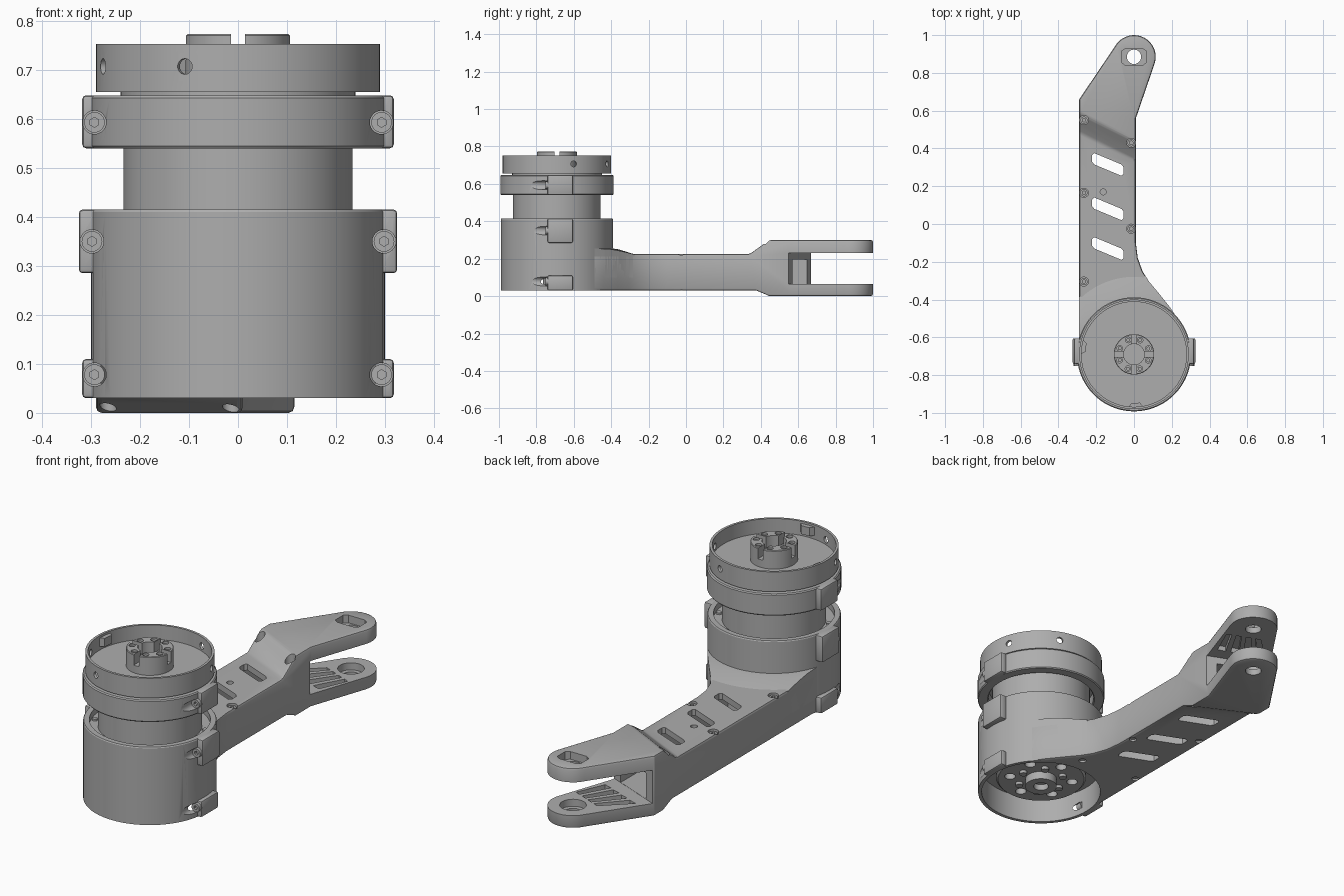
import bpy, bmesh
from math import sin, cos, radians, pi
from mathutils import Matrix, Vector

if "Cube" in bpy.data.objects:
    bpy.data.objects.remove(bpy.data.objects["Cube"])

grey = bpy.data.materials.new("plain grey")
grey.use_nodes = True
COLOR = (0.42, 0.42, 0.42, 1)
grey.diffuse_color = COLOR
grey.node_tree.nodes["Principled BSDF"].inputs["Base Color"].default_value = COLOR

CY = -0.69            # motor axis position along y
parts = []


def finish(bm, name, keep=True):
    bmesh.ops.recalc_face_normals(bm, faces=bm.faces)
    mesh = bpy.data.meshes.new(name)
    bm.to_mesh(mesh)
    bm.free()
    mesh.materials.append(grey)
    ob = bpy.data.objects.new(name, mesh)
    bpy.context.collection.objects.link(ob)
    if keep:
        parts.append(ob)
    return ob


def prism(name, pts, z0, z1, keep=True):
    bm = bmesh.new()
    face = bm.faces.new([bm.verts.new((x, y, z0)) for x, y in pts])
    ext = bmesh.ops.extrude_face_region(bm, geom=[face])
    verts = [v for v in ext["geom"] if isinstance(v, bmesh.types.BMVert)]
    bmesh.ops.translate(bm, verts=verts, vec=(0, 0, z1 - z0))
    return finish(bm, name, keep)


def rod(name, r, start, end, keep=True, segs=24):
    a, b = Vector(start), Vector(end)
    m = Matrix.Translation((a + b) / 2) @ (b - a).to_track_quat("Z", "Y").to_matrix().to_4x4()
    bm = bmesh.new()
    bmesh.ops.create_cone(bm, cap_ends=True, segments=segs, radius1=r, radius2=r,
                          depth=(b - a).length, matrix=m)
    return finish(bm, name, keep)


def lathe(name, profile, closed=False, keep=True):
    bm = bmesh.new()
    vs = [bm.verts.new((r, 0, z)) for r, z in profile]
    edges = [bm.edges.new(p) for p in zip(vs, vs[1:])]
    if closed:
        edges.append(bm.edges.new((vs[-1], vs[0])))
    bmesh.ops.spin(bm, geom=vs + edges, cent=(0, 0, 0), axis=(0, 0, 1), angle=2 * pi, steps=72)
    bmesh.ops.remove_doubles(bm, verts=bm.verts, dist=1e-4)
    bmesh.ops.translate(bm, verts=bm.verts, vec=(0, CY, 0))
    return finish(bm, name, keep)


def box(name, x0, x1, y0, y1, z0, z1, keep=True):
    return prism(name, [(x0, y0), (x1, y0), (x1, y1), (x0, y1)], z0, z1, keep)


def apply(ob, mod):
    with bpy.context.temp_override(object=ob, active_object=ob):
        bpy.ops.object.modifier_apply(modifier=mod.name)


def boolean(ob, cutter, op="DIFFERENCE"):
    mod = ob.modifiers.new("boolean", "BOOLEAN")
    mod.operation, mod.solver, mod.object = op, "EXACT", cutter
    apply(ob, mod)
    bpy.data.objects.remove(cutter)


def bevel(ob, width, segs=2):
    mod = ob.modifiers.new("bevel", "BEVEL")
    mod.width, mod.segments, mod.limit_method = width, segs, "ANGLE"
    mod.angle_limit = radians(35)
    apply(ob, mod)


def polar(r, deg):
    return r * cos(radians(deg)), CY + r * sin(radians(deg))


# Arm: plan outline with a rounded tip and a flare into the housing
tip = [(0.115 * cos(radians(a)), 0.885 + 0.115 * sin(radians(a))) for a in range(-18, 153, 10)]
outline = [(0.25, -0.53), (0.19, -0.44), (0.13, -0.365), (0.08, -0.305), (0.045, -0.25),
           (0.02, -0.18), (0.01, -0.1), (0.01, 0.56)] + tip + [(-0.29, 0.66), (-0.29, -0.64)]
arm = prism("arm", outline, 0, 0.3)


def ramp_cutter(profile):
    # side profile swept across x, slanted so the ramps run diagonally
    bm = bmesh.new()
    rings = [[bm.verts.new((x, y - 0.5 * (x - 0.01), z)) for y, z in profile] for x in (-0.5, 0.5)]
    for ring in rings:
        bm.faces.new(ring)
    n = len(profile)
    for i in range(n):
        j = (i + 1) % n
        bm.faces.new((rings[0][i], rings[0][j], rings[1][j], rings[1][i]))
    return finish(bm, "ramp_cutter", False)


boolean(arm, ramp_cutter([(-2, 0.225), (0.335, 0.225), (0.44, 0.3), (0.51, 0.35), (-2, 0.35)]))
boolean(arm, ramp_cutter([(-2, 0.03), (0.37, 0.03), (0.44, 0), (0.51, -0.03), (-2, -0.03)]))
bevel(arm, 0.012)

# Fork gap, hollow inside and housing clearance
boolean(arm, prism("gap", [(-0.4, 0.715), (0.3, 0.43), (0.3, 1.2), (-0.4, 1.2)], 0.065, 0.23, False))
boolean(arm, box("hollow", -0.235, -0.04, -0.33, 0.75, 0.066, 0.195, False))
boolean(arm, rod("clearance", 0.284, (0, CY, -0.1), (0, CY, 0.5), False, 72))

# Slanted slots through both skins
for y in (0.315, 0.08, -0.13):
    slot = prism("slot", [(-0.222, y + 0.015), (-0.21, y), (-0.066, y - 0.06), (-0.055, y - 0.05),
                          (-0.055, y - 0.015), (-0.066, y), (-0.21, y + 0.06), (-0.222, y + 0.05)],
                 -0.1, 0.5, False)
    boolean(arm, slot)

# Counterbored arm screws and the small wire hole
for x, y in [(-0.265, 0.55), (-0.015, 0.43), (-0.265, 0.165), (-0.015, -0.025),
             (-0.265, -0.305), (0.04, -0.335)]:
    boolean(arm, rod("bore", 0.024, (x, y, 0.207), (x, y, 0.5), False))
    boolean(arm, rod("bore", 0.017, (x, y, -0.1), (x, y, 0.04), False))
    head = rod("arm_screw", 0.019, (x, y, 0.2), (x, y, 0.217))
    boolean(head, rod("hex", 0.01, (x, y, 0.209), (x, y, 0.3), False, 6))
boolean(arm, rod("wire_hole", 0.016, (-0.163, 0.17, 0.15), (-0.163, 0.17, 0.4), False))

# Fork tip: through hole, oblong recess above, round seat below
boolean(arm, rod("pin_hole", 0.038, (0, 0.885, -0.1), (0, 0.885, 0.5), False, 32))
boolean(arm, prism("oblong", [(-0.065, 0.855), (-0.045, 0.84), (0.045, 0.84), (0.065, 0.855),
                              (0.065, 0.915), (0.045, 0.93), (-0.045, 0.93), (-0.065, 0.915)],
                   0.262, 0.5, False))
boolean(arm, rod("seat", 0.06, (0, 0.885, 0.03), (0, 0.885, 0.15), False, 32))

# Lightening grooves on the inner face of both tines
for k in range(4):
    x, y = -0.205 + 0.062 * k, 0.71 - 0.024 * k
    ex, ey = -0.083 + 0.045 * k, 0.83 - 0.018 * k
    for z0, z1 in ((0.04, 0.1), (0.2, 0.255)):
        groove = prism("groove", [(x - 0.016, y), (x + 0.024, y - 0.012), (ex + 0.014, ey - 0.01),
                                  (ex - 0.01, ey)], z0, z1, False)
        boolean(arm, groove)

# Sloping collar where the arm meets the housing
collar = lathe("arm_collar", [(0.29, 0.1), (0.42, 0.1), (0.42, 0.222), (0.33, 0.25), (0.29, 0.256)], True)
boolean(collar, prism("collar_limit", outline, 0.05, 0.35, False), "INTERSECT")

# Lower housing: open underneath, shallow recess on top
housing = lathe("lower_housing", [(0, 0.385), (0.272, 0.385), (0.272, 0.415), (0.297, 0.415),
                                  (0.3, 0.41), (0.3, 0.03), (0.283, 0.03), (0.283, 0.16), (0, 0.16)])
clamp = lathe("clamp_ring", [(0.25, 0.545), (0.255, 0.54), (0.298, 0.54), (0.302, 0.545), (0.302, 0.643),
                             (0.297, 0.648), (0.255, 0.648), (0.25, 0.643)], True)

# Clamping lugs with counterbored screws on both sides
for body, label, reach, sx, z0, z1, sz in [(housing, "upper_lug", 0.325, 0.298, 0.285, 0.415, 0.35),
                                           (housing, "lower_lug", 0.318, 0.293, 0.03, 0.11, 0.078),
                                           (clamp, "clamp_lug", 0.318, 0.293, 0.54, 0.648, 0.593)]:
    for s in (-1, 1):
        lug = box(label, *sorted((s * 0.284, s * reach)), -0.74, -0.605, z0, z1)
        bevel(lug, 0.008)
        for ob in (body, lug):
            boolean(ob, rod("bore", 0.024, (s * sx, -1.1, sz), (s * sx, -0.735, sz), False))
        screw = rod("lug_screw", 0.021, (s * sx, -0.752, sz), (s * sx, -0.72, sz))
        boolean(screw, rod("hex", 0.01, (s * sx, -0.8, sz), (s * sx, -0.74, sz), False, 6))

# Motor body, flange and the ledge screws around it
lathe("motor_body", [(0, 0.37), (0.234, 0.37), (0.234, 0.6), (0.262, 0.6), (0.262, 0.64),
                     (0.24, 0.645), (0.24, 0.66), (0, 0.66)])
for a in range(22, 382, 45):
    x, y = polar(0.254, a)
    rod("ledge_screw", 0.013, (x, y, 0.38), (x, y, 0.394), segs=16)

# Underside motor plate, with bolts and a bored hub
plate = lathe("motor_plate", [(0, 0.17), (0.215, 0.17), (0.215, 0.11), (0.205, 0.1), (0.075, 0.1),
                              (0.075, 0.06), (0.035, 0.06), (0.035, 0.09), (0, 0.09)])
for a in range(30, 390, 60):
    x, y = polar(0.15, a)
    boolean(plate, rod("vent", 0.026, (x, y, 0.05), (x, y, 0.14), False))
    x, y = polar(0.11, a + 30)
    rod("plate_bolt", 0.018, (x, y, 0.085), (x, y, 0.12), segs=16)

# Open-topped rotor cup
cup = lathe("rotor_cup", [(0, 0.682), (0.278, 0.682), (0.278, 0.753), (0.29, 0.753), (0.29, 0.655), (0, 0.655)])
for a in (18, 68, 198, 248):
    boolean(cup, rod("wall_hole", 0.016, (*polar(0.24, a), 0.707), (*polar(0.34, a), 0.707), False))
for a in (172, 272):
    pad = prism("cup_pad", [polar(0.282, a - 8), polar(0.282, a + 8), polar(0.258, a + 5), polar(0.258, a - 5)],
                0.7, 0.742)

# Rotor hub: bored, notched crown with studs
hub = lathe("rotor_hub", [(0, 0.675), (0.107, 0.675), (0.107, 0.77), (0.104, 0.773), (0.055, 0.773),
                          (0.055, 0.7), (0, 0.7)])
for a in range(0, 180, 90):
    dx, dy = cos(radians(a)), sin(radians(a))
    corners = [(s * 0.15 * dx - t * 0.014 * dy, CY + s * 0.15 * dy + t * 0.014 * dx)
               for s, t in ((-1, -1), (1, -1), (1, 1), (-1, 1))]
    boolean(hub, prism("notch", corners, 0.72, 0.9, False))
for a in range(22, 382, 45):
    x, y = polar(0.082, a)
    boolean(hub, rod("bore", 0.015, (x, y, 0.75), (x, y, 0.9), False, 16))
    rod("hub_stud", 0.01, (x, y, 0.74), (x, y, 0.765), segs=12)

# Smooth shading with sharp edges kept
for ob in parts:
    ob.select_set(True)
bpy.context.view_layer.objects.active = parts[0]
bpy.ops.object.shade_smooth_by_angle(angle=radians(30))
